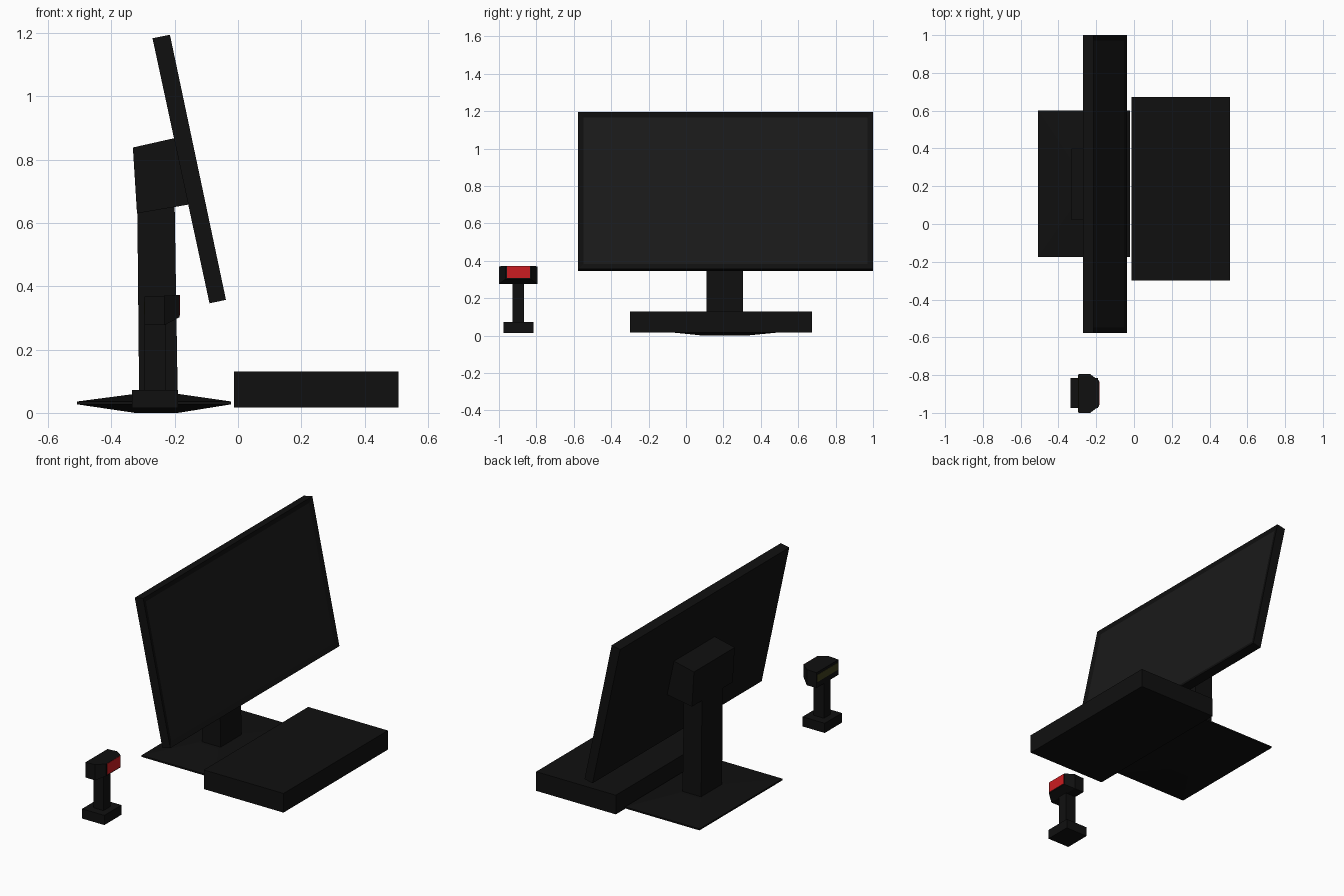
import bpy, bmesh

if "Cube" in bpy.data.objects:
    bpy.data.objects.remove(bpy.data.objects["Cube"])


def material(name, r, g, b):
    m = bpy.data.materials.new(name)
    m.diffuse_color = (r, g, b, 1)
    m.use_nodes = True
    m.node_tree.nodes["Principled BSDF"].inputs["Base Color"].default_value = m.diffuse_color
    return m


BLACK = material("black_plastic", 0.005, 0.005, 0.005)
GLASS = material("dark_glass", 0.010, 0.010, 0.010)
RED = material("red_window", 0.6, 0.012, 0.015)
OLIVE = material("olive_strip", 0.05, 0.05, 0.012)


def loft(name, rings, mat=BLACK):
    """Skin a list of equal-length point rings and cap both ends."""
    bm = bmesh.new()
    loops = [[bm.verts.new(p) for p in ring] for ring in rings]
    for a, b in zip(loops, loops[1:]):
        n = len(a)
        for i in range(n):
            j = (i + 1) % n
            bm.faces.new((a[i], a[j], b[j], b[i]))
    bm.faces.new(loops[0][::-1])
    bm.faces.new(loops[-1])
    bmesh.ops.recalc_face_normals(bm, faces=bm.faces)
    me = bpy.data.meshes.new(name)
    bm.to_mesh(me)
    bm.free()
    me.materials.append(mat)
    ob = bpy.data.objects.new(name, me)
    bpy.context.collection.objects.link(ob)
    return ob


def flat(x0, x1, y0, y1, z):
    return [(x0, y0, z), (x1, y0, z), (x1, y1, z), (x0, y1, z)]


def upright(x, y0, y1, z0, z1):
    return [(x, y0, z0), (x, y1, z0), (x, y1, z1), (x, y0, z1)]


def box(name, x0, x1, y0, y1, z0, z1, mat=BLACK):
    return loft(name, [flat(x0, x1, y0, y1, z0), flat(x0, x1, y0, y1, z1)], mat)


def side_prism(name, profile, y0, y1):
    """Extrude an x-z profile along y."""
    return loft(name, [[(x, y, z) for x, z in profile] for y in (y0, y1)])


# Tilted display with a recessed glass panel on its +x face
screen = side_prism("monitor_screen", [(-0.09, 0.346), (-0.038, 0.357),
                                       (-0.215, 1.194), (-0.27, 1.183)], -0.577, 1.0)
screen.data.materials.append(GLASS)
bm = bmesh.new()
bm.from_mesh(screen.data)
front = max(bm.faces, key=lambda f: f.normal.x)
bmesh.ops.inset_region(bm, faces=[front], thickness=0.04, depth=-0.008)
front.material_index = 1
bm.to_mesh(screen.data)
bm.free()

# Monitor stand: rear housing, column, double-pyramid foot
side_prism("monitor_mount", [(-0.319, 0.63), (-0.155, 0.658),
                             (-0.199, 0.868), (-0.332, 0.838)], 0.02, 0.40)
loft("monitor_column", [flat(-0.312, -0.19, 0.11, 0.305, 0.03),
                        flat(-0.318, -0.20, 0.11, 0.305, 0.65)])
loft("monitor_foot", [flat(-0.325, -0.19, 0.09, 0.325, 0.0),
                      flat(-0.508, -0.022, -0.175, 0.60, 0.027),
                      flat(-0.508, -0.022, -0.175, 0.60, 0.036),
                      flat(-0.325, -0.19, 0.09, 0.325, 0.06)])

# Flat case in front of the monitor
box("drawer_case", -0.013, 0.507, -0.30, 0.673, 0.017, 0.13)

# Small handheld reader on its stand
box("reader_base", -0.335, -0.19, -0.975, -0.815, 0.015, 0.072)
box("reader_stem", -0.295, -0.228, -0.928, -0.865, 0.06, 0.30)
loft("reader_head", [upright(-0.295, -1.0, -0.795, 0.277, 0.367),
                     upright(-0.232, -1.0, -0.795, 0.277, 0.370),
                     upright(-0.185, -0.965, -0.83, 0.302, 0.373)])
box("reader_window", -0.187, -0.183, -0.957, -0.835, 0.308, 0.372, RED)
box("reader_back_strip", -0.297, -0.293, -0.995, -0.80, 0.31, 0.352, OLIVE)
